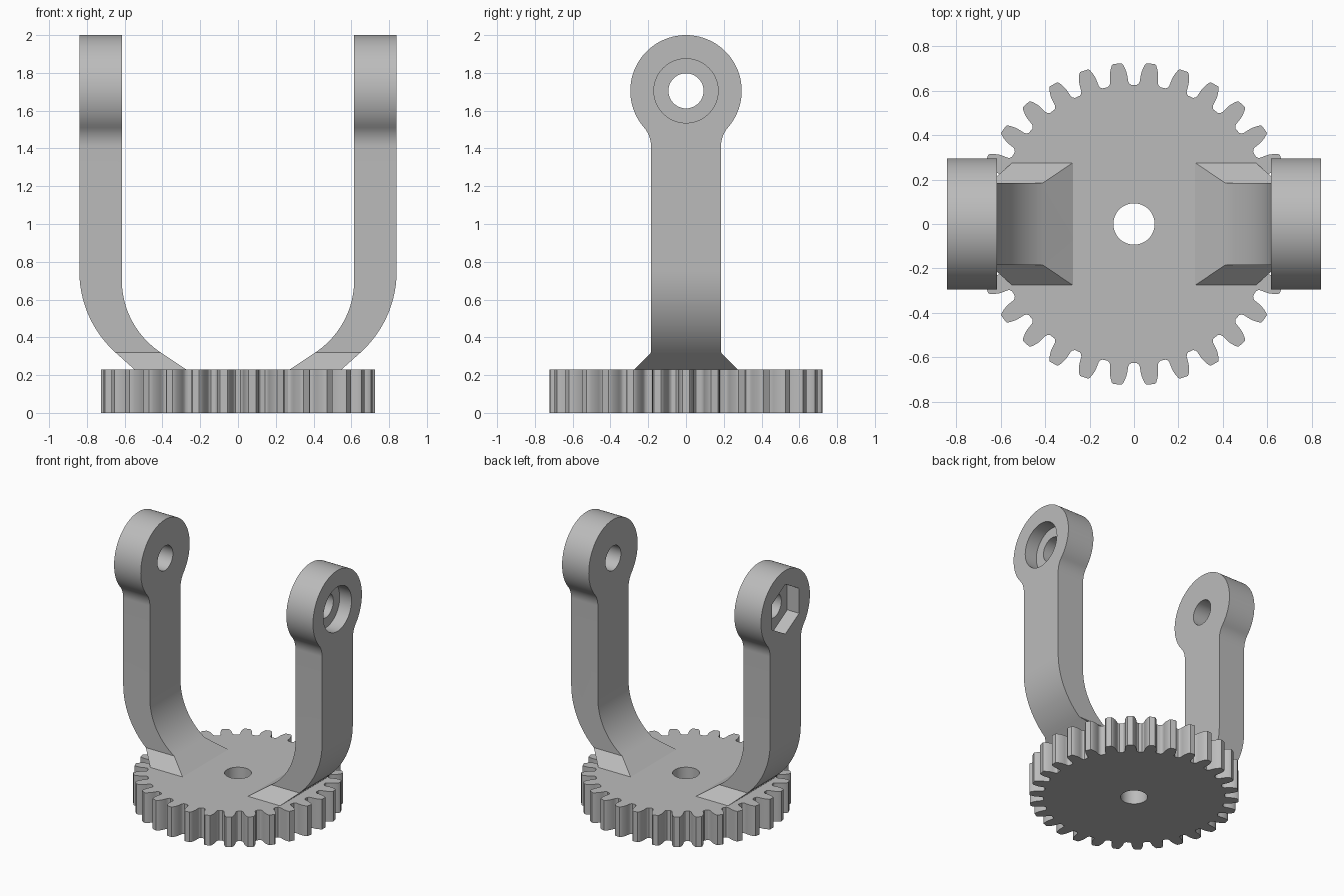
import bpy, bmesh
from math import sin, cos, pi, radians, atan2
from mathutils import Vector

cube = bpy.data.objects.get("Cube")
if cube:
    bpy.data.objects.remove(cube, do_unlink=True)

grey = bpy.data.materials.new("plain_grey")
grey.use_nodes = True
colour = (0.5, 0.5, 0.5, 1)
grey.diffuse_color = colour
grey.node_tree.nodes["Principled BSDF"].inputs["Base Color"].default_value = colour

# Main sizes
GEAR_TOP, TEETH = 0.23, 30
INNER, OUTER = 0.615, 0.84          # arm faces in x
NECK, HEAD_R, HEAD_Z = 0.185, 0.295, 1.705
HOLE_R, POCKET = 0.093, 0.1


def arc(cx, cy, r, start, end, n):
    """Points along an arc, angles in radians."""
    return [(cx + r * cos(start + (end - start) * i / n),
             cy + r * sin(start + (end - start) * i / n)) for i in range(n + 1)]


def prism(name, outline, axis, lo, hi):
    """Extrude a 2D outline along an axis: x takes (y,z), y takes (x,z), z takes (x,y)."""
    def place(p, d):
        return Vector({"x": (d, *p), "y": (p[0], d, p[1]), "z": (*p, d)}[axis])
    bm = bmesh.new()
    face = bm.faces.new([bm.verts.new(place(p, lo)) for p in outline])
    grown = bmesh.ops.extrude_face_region(bm, geom=[face])["geom"]
    moved = [v for v in grown if isinstance(v, bmesh.types.BMVert)]
    origin = (0, 0)
    bmesh.ops.translate(bm, verts=moved, vec=place(origin, hi) - place(origin, lo))
    bmesh.ops.recalc_face_normals(bm, faces=bm.faces)
    mesh = bpy.data.meshes.new(name)
    bm.to_mesh(mesh)
    bm.free()
    mesh.materials.append(grey)
    obj = bpy.data.objects.new(name, mesh)
    bpy.context.collection.objects.link(obj)
    return obj


def combine(target, tool, operation):
    """Apply a boolean, then remove the tool."""
    bpy.context.view_layer.objects.active = target
    mod = target.modifiers.new("cut", "BOOLEAN")
    mod.object, mod.operation, mod.solver = tool, operation, "EXACT"
    bpy.ops.object.modifier_apply(modifier=mod.name)
    bpy.data.objects.remove(tool, do_unlink=True)


def finish(obj):
    bpy.ops.object.select_all(action="DESELECT")
    obj.select_set(True)
    bpy.context.view_layer.objects.active = obj
    bpy.ops.object.shade_smooth_by_angle(angle=radians(30))


# Gear: half a tooth as (degrees from tooth centre, radius), mirrored and repeated
half_tooth = [(1.5, 0.725), (2.0, 0.719), (2.6, 0.703), (3.2, 0.682),
              (3.5, 0.66), (3.65, 0.642), (4.1, 0.632), (4.9, 0.626)]
tooth = [(-a, r) for a, r in reversed(half_tooth)] + half_tooth
gear_outline = []
for i in range(TEETH):
    for a, r in tooth:
        t = radians(a) + 2 * pi * i / TEETH
        gear_outline.append((r * cos(t), r * sin(t)))
gear = prism("gear_base", gear_outline, "z", 0, GEAR_TOP)
combine(gear, prism("shaft_cutter", arc(0, 0, HOLE_R, 0, 2 * pi, 48)[:-1], "z", -1, 1), "DIFFERENCE")
finish(gear)

# Arm seen from the side: flared foot, straight neck, round head
fillet_r = NECK ** 2 / (2 * (HEAD_R - NECK))
fillet_z = HEAD_Z - HEAD_R
tangent = atan2(HEAD_Z - fillet_z, NECK + fillet_r)
half = [(0.285, 0.22), (NECK, 0.32)]
half += arc(NECK + fillet_r, fillet_z, fillet_r, pi, pi - tangent, 10)
half += arc(0, HEAD_Z, HEAD_R, -tangent, pi / 2, 36)[1:]
side_outline = half + [(-y, z) for y, z in reversed(half[:-1])]

# Arm seen from the front: two unequal bends running into straight foot slopes
front_outline = [(0.537, 0.22)]
front_outline += arc(OUTER - 0.58, 0.75, 0.58, radians(-47.9), 0, 20)
front_outline += [(OUTER, 2.1), (INNER, 2.1)]
front_outline += arc(INNER - 0.46, 0.703, 0.46, 0, radians(-56.3), 24)
front_outline += [(0.26, 0.22)]


def build_arm(name, side, pocket_outline):
    arm = prism(name, [(side * x, z) for x, z in front_outline], "y", -0.5, 0.5)
    combine(arm, prism("side_shape", side_outline, "x", -1.2, 1.2), "INTERSECT")
    hole = arc(0, HEAD_Z, HOLE_R, 0, 2 * pi, 48)[:-1]
    combine(arm, prism("pin_cutter", hole, "x", -1.2, 1.2), "DIFFERENCE")
    ends = sorted((side * (OUTER - POCKET), side * (OUTER + 0.2)))
    combine(arm, prism("pocket_cutter", pocket_outline, "x", *ends), "DIFFERENCE")
    finish(arm)


# Round recess on the left arm, hexagonal nut recess on the right arm
build_arm("left_arm", 1, arc(0, HEAD_Z, 0.17, 0, 2 * pi, 48)[:-1])
build_arm("right_arm", -1, arc(0, HEAD_Z, 0.19, pi / 2, 5 * pi / 2, 6)[:-1])
